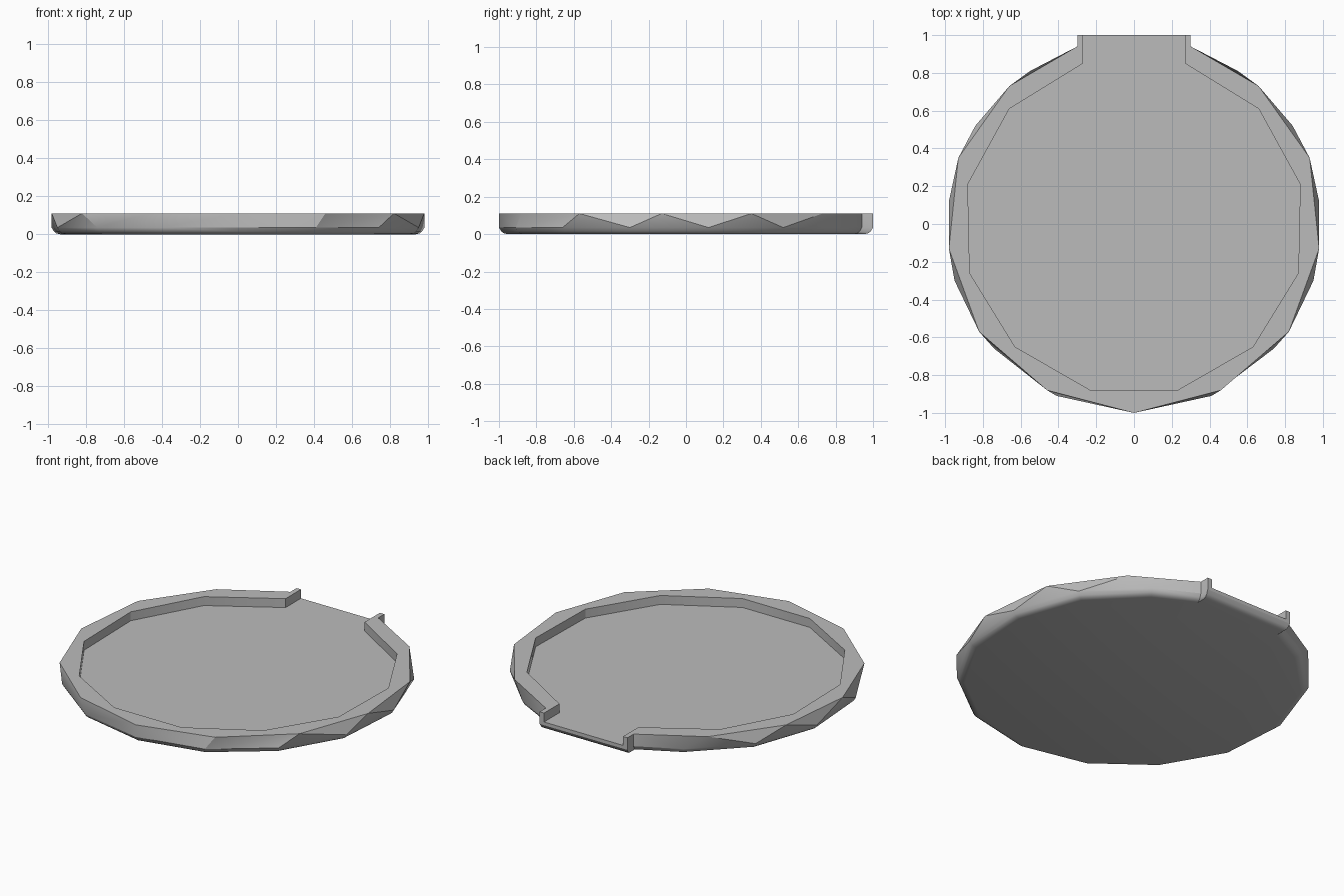
import bpy, bmesh

cube = bpy.data.objects.get("Cube")
if cube:
    bpy.data.objects.remove(cube)

RIM_Z, FLOOR_Z = 0.11, 0.055

# Half outlines, running from the front centre round to the back notch
rim = [(0, -1), (.46, -.88), (.82, -.57), (.98, -.13), (.93, .35),
       (.66, .73), (.3, .94), (.3, 1)]
lower = [(0, -1), (.41, -.91), (.74, -.66), (.95, -.30), (.98, .12),
         (.84, .52), (.55, .81), (.3, .94), (.3, 1)]
inner = [(.23, -.88), (.63, -.65), (.87, -.26), (.88, .21),
         (.66, .61), (.27, .85), (.27, 1)]
# Rounded underside: scale and height of each ring
rounding = [(1, .035), (.988, .015), (.975, .005), (.955, 0)]

bm = bmesh.new()


def face(points):
    return bm.faces.new([bm.verts.new(p) for p in points])


def half(outline, z, side=1, scale=1):
    return [(x * side * scale, y * scale, z) for x, y in outline]


def full(outline, z, scale=1):
    """Whole outline from the back right round the front to the back left."""
    left = half(outline, z, 1, scale)
    right = half(outline, z, -1, scale)
    if outline[0][0] == 0:
        right = right[1:]
    return right[::-1] + left


# Outer wall: zigzag facets between the rim and the offset lower outline
for side in (-1, 1):
    t = half(rim, RIM_Z, side)
    b = half(lower, rounding[0][1], side)
    for i in range(6):
        if side == 1 and i == 1:
            face((t[1], b[1], t[2]))
            face((b[1], b[2], t[2]))
        else:
            face((t[i], b[i], b[i + 1]))
            face((t[i], b[i + 1], t[i + 1]))
    face((t[6], b[6], b[7]))
    face((t[6], b[7], b[8], t[7]))

# Rounded lower edge, all the way round, and the flat underside
rings = [full(lower, z, s) for s, z in rounding]
for a, b in zip(rings, rings[1:]):
    for i in range(len(a)):
        j = (i + 1) % len(a)
        face((a[i], a[j], b[j], b[i]))
face(rings[-1])

# Flat rim top, inner wall and floor
rim_top, inner_top = full(rim, RIM_Z), full(inner, RIM_Z)
floor = full(inner, FLOOR_Z)
face(rim_top + inner_top[::-1])
for i in range(len(floor) - 1):
    face((inner_top[i], inner_top[i + 1], floor[i + 1], floor[i]))
face(floor)

# Back face with the open notch
face((rim_top[0], inner_top[0], floor[0], floor[-1], inner_top[-1],
      rim_top[-1], rings[0][-1], rings[0][0]))

bmesh.ops.remove_doubles(bm, verts=bm.verts, dist=0.0005)
bmesh.ops.recalc_face_normals(bm, faces=bm.faces)
mesh = bpy.data.meshes.new("tray")
bm.to_mesh(mesh)
bm.free()

tray = bpy.data.objects.new("tray", mesh)
bpy.context.collection.objects.link(tray)

# Plain grey material
grey = bpy.data.materials.new("plain grey")
grey.use_nodes = True
colour = (.5, .5, .5, 1)
grey.diffuse_color = colour
grey.node_tree.nodes["Principled BSDF"].inputs["Base Color"].default_value = colour
mesh.materials.append(grey)

bpy.ops.object.select_all(action="DESELECT")
tray.select_set(True)
bpy.context.view_layer.objects.active = tray
bpy.ops.object.shade_smooth_by_angle()
